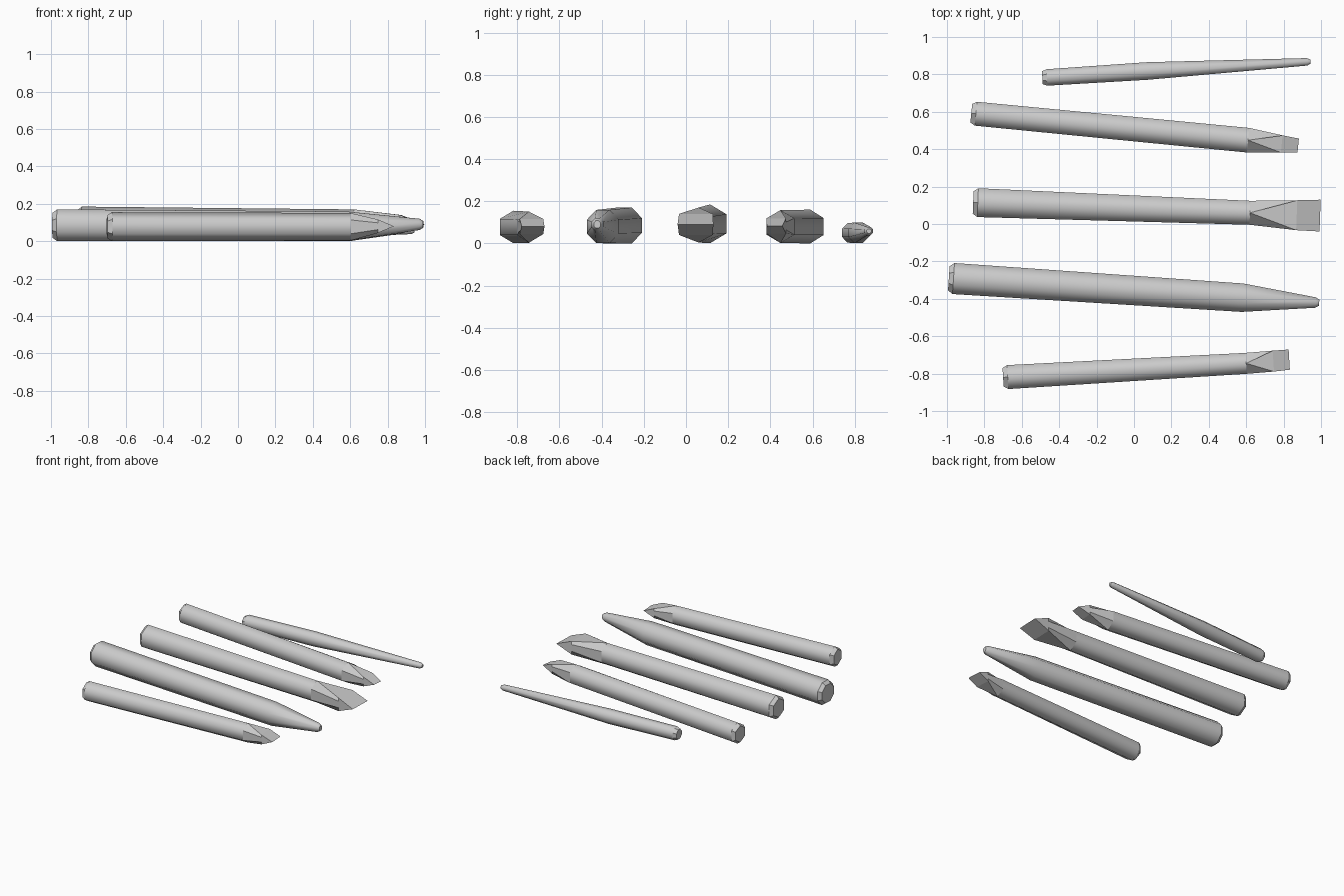
import bpy, bmesh
from math import cos, sin, pi
from mathutils import Vector

if "Cube" in bpy.data.objects:
    bpy.data.objects.remove(bpy.data.objects["Cube"])

steel = bpy.data.materials.new("grey steel")
steel.use_nodes = True
steel.diffuse_color = (0.6, 0.6, 0.6, 1)
steel.node_tree.nodes["Principled BSDF"].inputs["Base Color"].default_value = (0.6, 0.6, 0.6, 1)

# Unit cross-sections, eight points each so that every pair can be bridged
OCTAGON = [(cos(a) / cos(pi / 8), sin(a) / cos(pi / 8)) for a in (pi / 8 + i * pi / 4 for i in range(8))]
HEXAGON = [(1, 0.5), (0, 1), (0, 1), (-1, 0.5), (-1, -0.5), (0, -1), (0, -1), (1, -0.5)]
SLAB = [(1, 0.5), (1, 1), (-1, 1), (-1, 0.5), (-1, -0.5), (-1, -1), (1, -1), (1, -0.5)]


def loft(name, stations, flat_from=99):
    """Stations are (section, x, y, z, half width, half height) from butt to tip."""
    first, last = Vector(stations[0][1:3]), Vector(stations[-1][1:3])
    along = (last - first).normalized()
    side = Vector((along.y, -along.x))
    # chamfered butt: a smaller ring at the start, full size just behind it
    sec, x, y, z, w, h = stations[0]
    full = first + along * 0.025
    stations = [(sec, x, y, z, w * 0.78, h * 0.78), (sec, full.x, full.y, z, w, h)] + stations[1:]
    bm = bmesh.new()
    rings = []
    for sec, x, y, z, w, h in stations:
        rings.append([bm.verts.new((x + side.x * u * w, y + side.y * u * w, z + v * h)) for u, v in sec])
    for k, (a, b) in enumerate(zip(rings, rings[1:])):
        for i in range(8):
            j = (i + 1) % 8
            face = bm.faces.new((a[i], a[j], b[j], b[i]))
            face.smooth = 0 < k < flat_from
    for ring in (rings[0], rings[-1]):
        bm.faces.new(ring)
    bmesh.ops.remove_doubles(bm, verts=bm.verts[:], dist=0.0005)
    bmesh.ops.dissolve_degenerate(bm, edges=bm.edges[:], dist=0.0005)
    bmesh.ops.recalc_face_normals(bm, faces=bm.faces[:])
    mesh = bpy.data.meshes.new(name)
    bm.to_mesh(mesh)
    bm.free()
    mesh.materials.append(steel)
    obj = bpy.data.objects.new(name, mesh)
    bpy.context.collection.objects.link(obj)


def chisel(name, butt, neck, blade, edge):
    """Hexagonal bar whose neck flattens to a blade with a sharp cutting edge."""
    loft(name, [(HEXAGON, *butt), (HEXAGON, *neck), (SLAB, *blade), (SLAB, *edge, 0)], flat_from=2)


# Three flat chisels
chisel("front_chisel", (-0.70, -0.82, 0.078, 0.064, 0.077), (0.60, -0.745, 0.077, 0.056, 0.074),
       (0.745, -0.733, 0.08, 0.056, 0.036), (0.83, -0.725, 0.08, 0.054))
chisel("wide_chisel", (-0.86, 0.115, 0.093, 0.077, 0.092), (0.62, 0.06, 0.087, 0.064, 0.083),
       (0.87, 0.047, 0.09, 0.08, 0.05), (0.995, 0.045, 0.09, 0.085))
chisel("narrow_chisel", (-0.87, 0.592, 0.08, 0.064, 0.08), (0.61, 0.448, 0.08, 0.066, 0.078),
       (0.79, 0.428, 0.083, 0.046, 0.036), (0.878, 0.42, 0.083, 0.037))

# Thick pointed punch
loft("point_punch", [(OCTAGON, -0.99, -0.29, 0.085, 0.083, 0.085), (OCTAGON, 0.58, -0.394, 0.08, 0.076, 0.079),
                     (OCTAGON, 0.97, -0.42, 0.09, 0.028, 0.03), (OCTAGON, 0.99, -0.421, 0.09, 0.016, 0.018)])

# Slim tapered punch
loft("slim_punch", [(OCTAGON, -0.49, 0.782, 0.05, 0.044, 0.046), (OCTAGON, 0.07, 0.818, 0.05, 0.047, 0.049),
                    (OCTAGON, 0.925, 0.867, 0.058, 0.02, 0.02), (OCTAGON, 0.943, 0.868, 0.058, 0.011, 0.011)])
